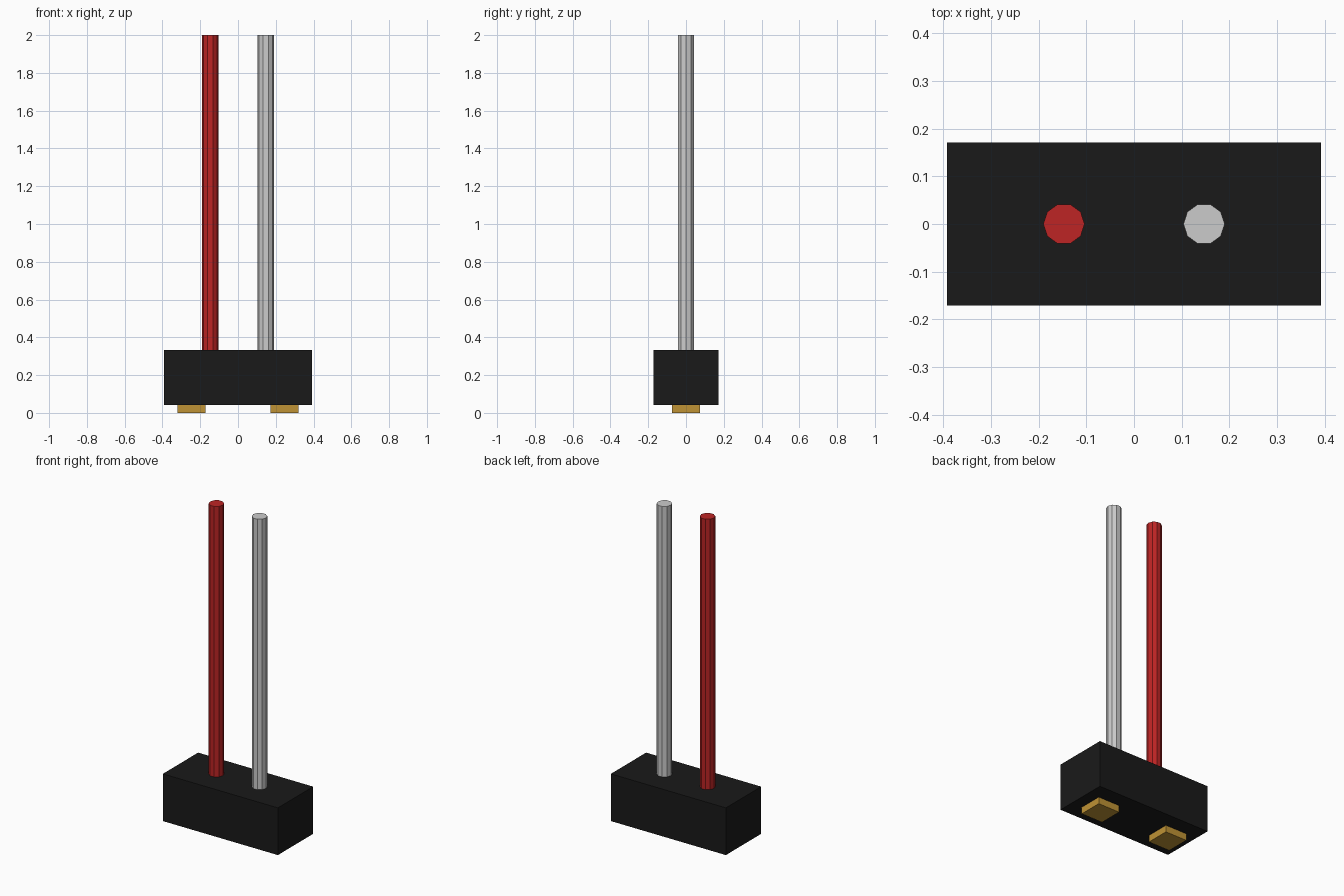
import bpy
from math import radians

if "Cube" in bpy.data.objects:
    bpy.data.objects.remove(bpy.data.objects["Cube"])


def paint(obj, name, rgb):
    mat = bpy.data.materials.get(name) or bpy.data.materials.new(name)
    mat.diffuse_color = (*rgb, 1.0)
    mat.use_nodes = True
    mat.node_tree.nodes["Principled BSDF"].inputs["Base Color"].default_value = mat.diffuse_color
    obj.data.materials.append(mat)


def box(name, x, width, depth, z0, z1):
    bpy.ops.mesh.primitive_cube_add(size=1, location=(x, 0, (z0 + z1) / 2))
    obj = bpy.context.object
    obj.name = name
    obj.scale = (width, depth, z1 - z0)
    bpy.ops.object.transform_apply(location=False, rotation=False, scale=True)
    return obj


def wire(name, x):
    # Ten-sided rod with corners pointing along x
    bpy.ops.mesh.primitive_cylinder_add(
        vertices=10, radius=0.0433, depth=2.0 - WIRE_BASE,
        location=(x, 0, (2.0 + WIRE_BASE) / 2), rotation=(0, 0, radians(90)))
    obj = bpy.context.object
    obj.name = name
    return obj


BOTTOM, TOP = 0.042, 0.333
WIRE_BASE = TOP - 0.005

# Black connector block
paint(box("connector_body", 0, 0.784, 0.343, BOTTOM, TOP), "black_plastic", (0.01, 0.01, 0.01))

# Brass contacts under the block
for side, x in (("left", -0.245), ("right", 0.245)):
    paint(box("contact_" + side, x, 0.148, 0.148, 0, BOTTOM + 0.005), "brass", (0.52, 0.29, 0.035))

# Pair of upright wires
paint(wire("red_wire", -0.147), "red_insulation", (0.51, 0.018, 0.018))
wire("grey_wire", 0.147)
